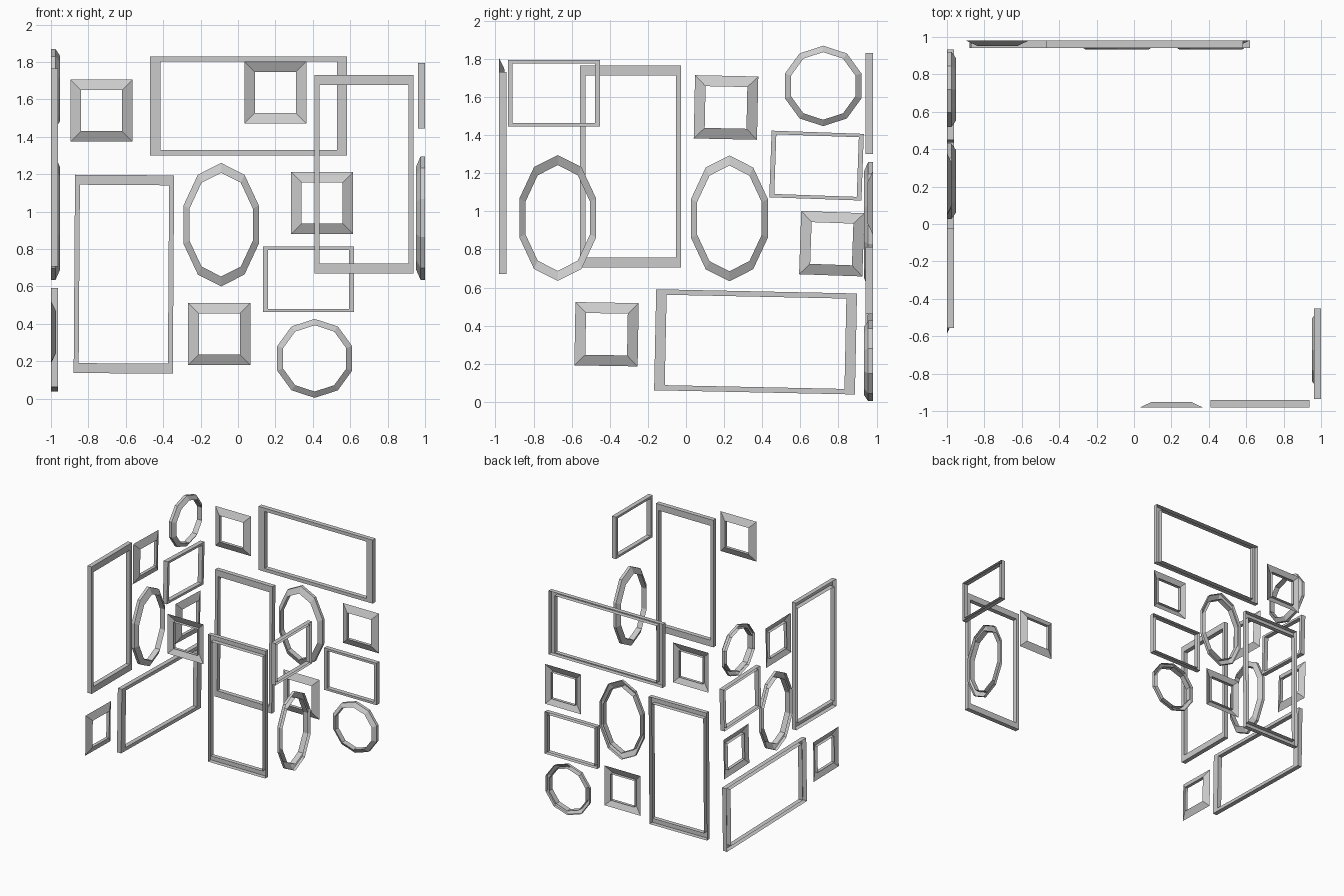
import bpy, bmesh
from math import cos, sin, radians, pi
from mathutils import Vector, Matrix

if "Cube" in bpy.data.objects:
    bpy.data.objects.remove(bpy.data.objects["Cube"])

# Walls: origin, in-plane horizontal direction, direction facing the room
WALLS = {
    "back":  (Vector((0, 0.98, 0)),  Vector((1, 0, 0)), Vector((0, -1, 0))),
    "front": (Vector((0, -0.98, 0)), Vector((1, 0, 0)), Vector((0, 1, 0))),
    "left":  (Vector((-1, 0, 0)),    Vector((0, 1, 0)), Vector((1, 0, 0))),
    "right": (Vector((1, 0, 0)),     Vector((0, 1, 0)), Vector((-1, 0, 0))),
}
BOX = [(-1, -1), (1, -1), (1, 1), (-1, 1)]
DECAGON = [(cos(pi / 2 + k * pi / 5), sin(pi / 2 + k * pi / 5)) for k in range(10)]


def straight(k, depth):
    """Flat-fronted moulding: outer wall, face, inner wall."""
    return [(1, 0), (1, depth), (k, depth), (k, 0)]


# kind: outline, half width, half height, profile of (outline scale, depth)
KINDS = {
    "portrait_frame":  (BOX, 0.265, 0.53, straight(0.90, 0.038)),
    "landscape_frame": (BOX, 0.527, 0.265, straight(0.895, 0.038)),
    "small_frame":     (BOX, 0.242, 0.175, straight(0.895, 0.038)),
    "square_frame":    (BOX, 0.166, 0.166, [(1, 0), (0.66, 0.027), (0.66, 0)]),
    "oval_frame":      (DECAGON, 0.212, 0.33, [(1, 0), (1, 0.024), (0.84, 0.047), (0.84, 0)]),
    "round_frame":     (DECAGON, 0.211, 0.211, [(1, 0), (1, 0.024), (0.84, 0.047), (0.84, 0)]),
}


def frame(kind, wall, u, z, tilt=0):
    outline, hw, hh, profile = KINDS[kind]
    origin, axis, normal = WALLS[wall]
    rot = Matrix.Rotation(radians(tilt), 2)
    bm = bmesh.new()
    rings = []
    for s, d in profile:
        ring = []
        for px, pz in outline:
            p = rot @ Vector((px * hw * s, pz * hh * s))
            ring.append(bm.verts.new(origin + axis * (u + p.x) + normal * d
                                     + Vector((0, 0, z + p.y))))
        rings.append(ring)
    # open-backed moulding: bridge consecutive rings
    n = len(outline)
    flip = axis.cross(Vector((0, 0, 1))).dot(normal) < 0
    for a, b in zip(rings, rings[1:]):
        for i in range(n):
            j = (i + 1) % n
            quad = [a[i], a[j], b[j], b[i]]
            bm.faces.new(quad[::-1] if flip else quad)
    name = f"{wall}_{kind}"
    mesh = bpy.data.meshes.new(name)
    bm.to_mesh(mesh)
    bm.free()
    bpy.context.collection.objects.link(bpy.data.objects.new(name, mesh))


LAYOUT = [
    # back wall
    ("square_frame", "back", -0.73, 1.54),
    ("landscape_frame", "back", 0.057, 1.565),
    ("portrait_frame", "back", -0.61, 0.665, -0.4),
    ("oval_frame", "back", -0.09, 0.93),
    ("square_frame", "back", 0.45, 1.045),
    ("small_frame", "back", 0.377, 0.637),
    ("square_frame", "back", -0.10, 0.345),
    ("round_frame", "back", 0.41, 0.215),
    # left wall
    ("portrait_frame", "left", -0.29, 1.235),
    ("square_frame", "left", 0.21, 1.545, -1.2),
    ("round_frame", "left", 0.72, 1.658),
    ("small_frame", "left", 0.685, 1.24, -2),
    ("oval_frame", "left", 0.228, 0.963),
    ("square_frame", "left", 0.765, 0.83, -2),
    ("square_frame", "left", -0.417, 0.355, -1),
    ("landscape_frame", "left", 0.365, 0.315, -1.2),
    # front wall
    ("square_frame", "front", 0.20, 1.637),
    ("portrait_frame", "front", 0.673, 1.20),
    # right wall
    ("small_frame", "right", -0.693, 1.62),
    ("oval_frame", "right", -0.673, 0.965),
]
for item in LAYOUT:
    frame(*item)
